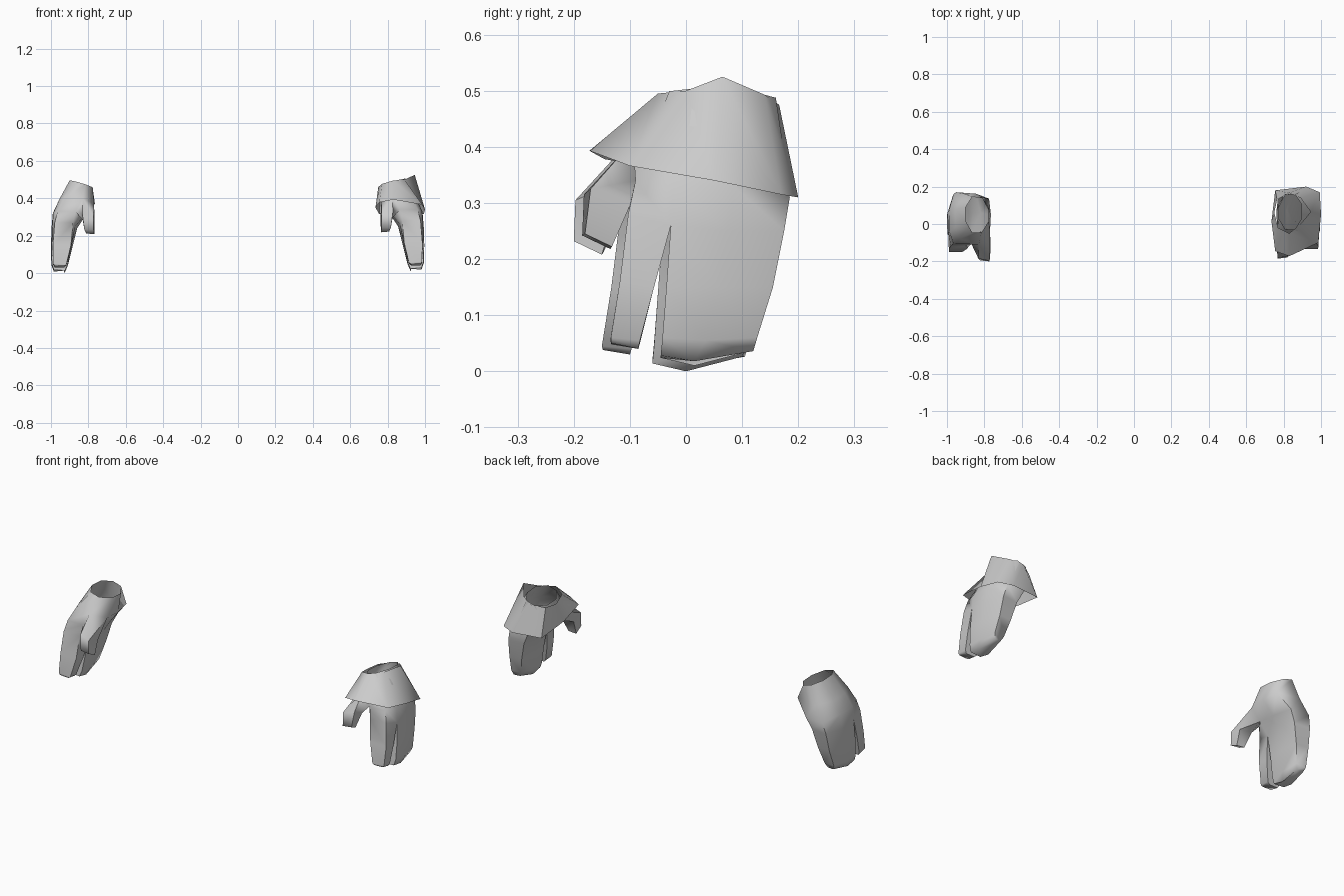
import bpy, bmesh, math
from mathutils import Vector

# Ring order for the palm: outer side front->back (0-3), inner side back->front (4-7)
WRIST = [(.865, -.045), (.90, .015), (.90, .09), (.865, .145),
         (.815, .145), (.777, .09), (.777, .015), (.815, -.045)]
WRIST = [(x, y, .457 + (x - .777) * .3 - (y - .05) * .06) for x, y in WRIST]
HEEL = [(.93, -.08, .40), (.955, -.02, .395), (.957, .08, .39), (.90, .16, .38),
        (.775, .135, .38), (.765, .05, .37), (.77, -.04, .37), (.83, -.11, .40)]
PALM = [(.965, -.105, .33), (.988, -.04, .32), (.99, .07, .32), (.95, .17, .30),
        (.845, .162, .30), (.82, .06, .30), (.82, -.04, .31), (.87, -.105, .33)]
KNUCKLE = [(.98, -.118, .27), (.993, -.042, .25), (.997, .06, .24), (.965, .16, .24),
           (.875, .152, .24), (.86, .06, .24), (.87, -.042, .25), (.882, -.118, .27)]
# Fused fingers, index finger and thumb sections
MITT = [[(.998, -.05, .14), (1.0, .045, .14), (.972, .14, .14),
         (.90, .136, .14), (.885, .045, .14), (.895, -.05, .14)],
        [(.995, -.057, .05), (.998, .02, .045), (.98, .112, .05),
         (.922, .11, .05), (.91, .02, .04), (.912, -.057, .045)],
        [(.985, -.06, .018), (.985, 0, .008), (.97, .105, .026),
         (.935, .10, .026), (.927, 0, 0), (.925, -.06, .014)]]
INDEX = [[(.99, -.133, .15), (.993, -.072, .14), (.89, -.072, .14), (.893, -.133, .15)],
         [(.988, -.149, .05), (.988, -.097, .045), (.918, -.097, .04), (.918, -.15, .045)],
         [(.98, -.148, .04), (.98, -.10, .03), (.93, -.10, .03), (.93, -.148, .038)]]
THUMB = [[(.832, -.185, .315), (.772, -.197, .305), (.766, -.125, .285), (.83, -.115, .285)],
         [(.822, -.195, .235), (.772, -.2, .232), (.768, -.15, .208), (.812, -.147, .212)]]
# Flared cuff rims
CUFF_TOP = [(.83, -.05, .495), (.89, 0, .50), (.945, .065, .525), (.89, .14, .493),
            (.83, .166, .475), (.765, .13, .462), (.75, .06, .46), (.77, -.02, .477)]
CUFF_LOW = [(.83, -.172, .393), (.985, -.10, .366), (1.0, .05, .34), (.993, .17, .315),
            (.92, .20, .31), (.755, .18, .315), (.735, .015, .35), (.755, -.145, .378)]


def ring(bm, pts):
    return [bm.verts.new(p) for p in pts]


def bridge(bm, a, b, skip=()):
    n = len(a)
    for i in range(n):
        if i not in skip:
            j = (i + 1) % n
            bm.faces.new((a[i], a[j], b[j], b[i]))


def digit(bm, base, sections):
    for pts in sections:
        nxt = ring(bm, pts)
        bridge(bm, base, nxt)
        base = nxt
    bm.faces.new(base)


def finish(bm, name, side, offset, angle):
    for v in bm.verts:
        v.co = Vector((v.co.x * side, v.co.y, v.co.z)) + Vector(offset)
    bmesh.ops.recalc_face_normals(bm, faces=bm.faces[:])
    me = bpy.data.meshes.new(name)
    bm.to_mesh(me)
    bm.free()
    ob = bpy.data.objects.new(name, me)
    bpy.context.collection.objects.link(ob)
    bpy.ops.object.select_all(action='DESELECT')
    ob.select_set(True)
    bpy.context.view_layer.objects.active = ob
    bpy.ops.object.shade_smooth_by_angle(angle=math.radians(angle))


def hand(name, side, offset):
    bm = bmesh.new()
    w, h, p, k = (ring(bm, r) for r in (WRIST, HEEL, PALM, KNUCKLE))
    bridge(bm, w, h)
    bridge(bm, h, p, skip=(6,))          # opening for the thumb
    bridge(bm, p, k)
    digit(bm, [h[7], h[6], p[6], p[7]], THUMB)
    digit(bm, k[1:7], MITT)
    digit(bm, [k[0], k[1], k[6], k[7]], INDEX)
    finish(bm, name, side, offset, 70)


# Hands, palms facing inward
hand("left_hand", -1, (0, 0, 0))
hand("right_hand", 1, (-.004, .015, .01))

# Open flared cuff on the right wrist only
bm = bmesh.new()
bridge(bm, ring(bm, CUFF_TOP), ring(bm, CUFF_LOW))
finish(bm, "right_cuff", 1, (0, 0, 0), 60)
